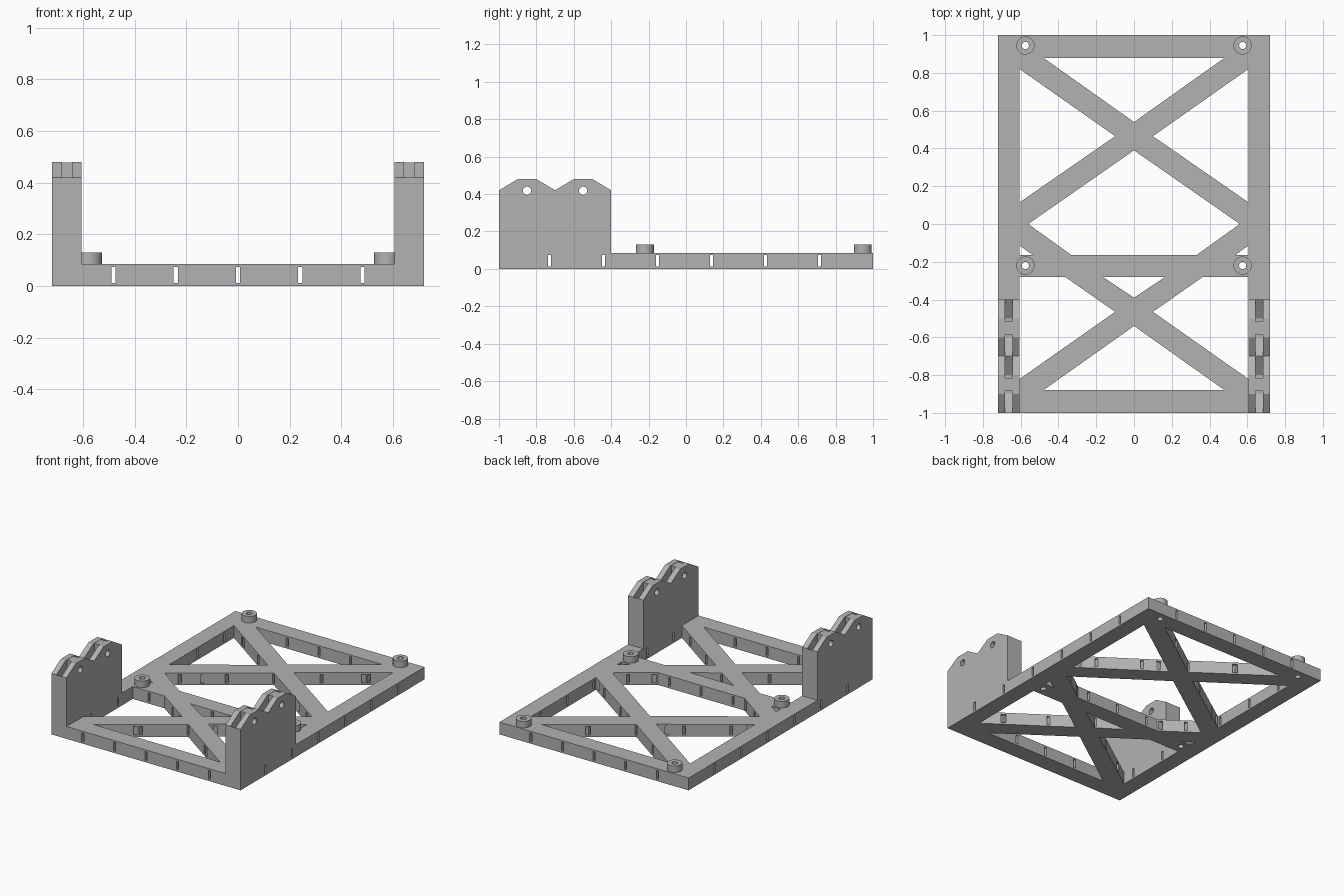
import bpy, bmesh
from mathutils import Matrix

cube = bpy.data.objects.get("Cube")
if cube:
    bpy.data.objects.remove(cube)

grey = bpy.data.materials.new("mid_grey")
grey.use_nodes = True
colour = (0.45, 0.45, 0.45, 1)
grey.diffuse_color = colour
grey.node_tree.nodes["Principled BSDF"].inputs["Base Color"].default_value = colour

HEIGHT = 0.085
RAIL = 0.605
TOWER_X = 0.6625
PINS = (-0.85, -0.55)


def prism(bm, points, low, high, axis="Z"):
    """Extrude an outline along z (points are x, y) or x (points are y, z)."""
    def place(p, t):
        return (p[0], p[1], t) if axis == "Z" else (t, p[0], p[1])
    bottom = [bm.verts.new(place(p, low)) for p in points]
    top = [bm.verts.new(place(p, high)) for p in points]
    bm.faces.new(bottom)
    bm.faces.new(top)
    for i in range(len(points)):
        j = (i + 1) % len(points)
        bm.faces.new((bottom[i], bottom[j], top[j], top[i]))


def box(bm, x0, x1, y0, y1, z0, z1):
    prism(bm, [(x0, y0), (x1, y0), (x1, y1), (x0, y1)], z0, z1)


def cylinder(bm, centre, radius, depth, axis="Z"):
    turn = Matrix.Rotation(1.5707963, 4, "Y") if axis == "X" else Matrix()
    bmesh.ops.create_cone(bm, cap_ends=True, segments=32, radius1=radius, radius2=radius,
                          depth=depth, matrix=Matrix.Translation(centre) @ turn)


def make(name, bm):
    bmesh.ops.recalc_face_normals(bm, faces=bm.faces)
    mesh = bpy.data.meshes.new(name)
    bm.to_mesh(mesh)
    bm.free()
    mesh.materials.append(grey)
    obj = bpy.data.objects.new(name, mesh)
    bpy.context.collection.objects.link(obj)
    return obj


def cut(obj, cutters):
    for cutter in cutters:
        mod = obj.modifiers.new("cut", "BOOLEAN")
        mod.operation = "DIFFERENCE"
        mod.solver = "EXACT"
        mod.object = cutter
    graph = bpy.context.evaluated_depsgraph_get()
    mesh = bpy.data.meshes.new_from_object(obj.evaluated_get(graph))
    obj.modifiers.clear()
    obj.data = mesh


def helper(name, bm):
    obj = make(name, bm)
    obj.hide_render = True
    return obj


# Openings between the rails and the crossed braces
centre_windows = [
    [(0, 0.54), (0.48, 0.88), (-0.48, 0.88)],
    [(0, 0.39), (0.56, 0), (0.33, -0.165), (-0.33, -0.165), (-0.56, 0)],
    [(0, -0.39), (0.165, -0.28), (-0.165, -0.28)],
    [(0, -0.54), (0.48, -0.88), (-0.48, -0.88)],
]
side_windows = [
    [(0.1, 0.465), (RAIL, 0.82), (RAIL, 0.115)],
    [(RAIL, -0.115), (RAIL, -0.165), (0.535, -0.165)],
    [(0.1, -0.465), (0.365, -0.28), (RAIL, -0.28), (RAIL, -0.82)],
]
bm = bmesh.new()
for outline in centre_windows:
    prism(bm, outline, -0.1, 0.2)
for side in (1, -1):
    for outline in side_windows:
        prism(bm, [(side * x, y) for x, y in outline], -0.1, 0.2)
windows = helper("window_cutter", bm)

# Screw holes under the standoffs
posts = [(x, y) for x in (-0.575, 0.575) for y in (-0.22, 0.945)]
bm = bmesh.new()
for x, y in posts:
    cylinder(bm, (x, y, 0.05), 0.019, 0.4)
screws = helper("screw_hole_cutter", bm)

# Narrow slots running right through the frame both ways
bm = bmesh.new()
for i in range(-2, 3):
    box(bm, i * 0.241 - 0.008, i * 0.241 + 0.008, -1.1, 1.1, 0.012, 0.073)
long_slots = helper("lengthwise_slot_cutter", bm)
bm = bmesh.new()
for i in range(6):
    y = -0.73 + i * 0.289
    box(bm, -0.9, 0.9, y - 0.008, y + 0.008, 0.012, 0.073)
cross_slots = helper("crosswise_slot_cutter", bm)

# Base frame
bm = bmesh.new()
box(bm, -0.72, 0.72, -1, 1, 0, HEIGHT)
frame = make("base_frame", bm)
cut(frame, [windows, screws, long_slots, cross_slots])

# Round standoffs
bm = bmesh.new()
for x, y in posts:
    cylinder(bm, (x, y, (HEIGHT + 0.13) / 2), 0.048, 0.13 - HEIGHT)
standoffs = make("standoffs", bm)
cut(standoffs, [screws])

# Pin holes through both towers
bm = bmesh.new()
for y in PINS:
    cylinder(bm, (0, y, 0.418), 0.022, 2, "X")
pins = helper("pin_hole_cutter", bm)

# Twin-peaked towers, each split by a slot with a stepped floor
peaks = [(-1, HEIGHT), (-0.4, HEIGHT), (-0.4, 0.42), (-0.5, 0.48), (-0.6, 0.48),
         (-0.7, 0.42), (-0.8, 0.48), (-0.9, 0.48), (-1, 0.42)]
groove = [(-1.01, 0.426), (-0.9, 0.357), (-0.8, 0.357), (-0.7, 0.42), (-0.6, 0.357),
          (-0.5, 0.357), (-0.39, 0.426), (-0.39, 0.55), (-1.01, 0.55)]
for side, label in ((1, "left"), (-1, "right")):
    c = side * TOWER_X
    bm = bmesh.new()
    prism(bm, groove, c - 0.02, c + 0.02, "X")
    gap = helper(label + "_gap_cutter", bm)
    bm = bmesh.new()
    prism(bm, peaks, c - 0.0575, c + 0.0575, "X")
    tower = make(label + "_tower", bm)
    cut(tower, [gap, pins])
    # Six-sided spacers around the pins
    bm = bmesh.new()
    for y in PINS:
        prism(bm, [(c - 0.03, y), (c - 0.02, y - 0.035), (c + 0.02, y - 0.035),
                   (c + 0.03, y), (c + 0.02, y + 0.035), (c - 0.02, y + 0.035)], 0.34, 0.478)
    spacers = make(label + "_spacers", bm)
    cut(spacers, [pins])

# Remove helpers and smooth the round parts
for obj in list(bpy.data.objects):
    if obj.name.endswith("_cutter"):
        bpy.data.objects.remove(obj)
bpy.ops.object.select_all(action="DESELECT")
standoffs.select_set(True)
bpy.context.view_layer.objects.active = standoffs
bpy.ops.object.shade_smooth_by_angle()
